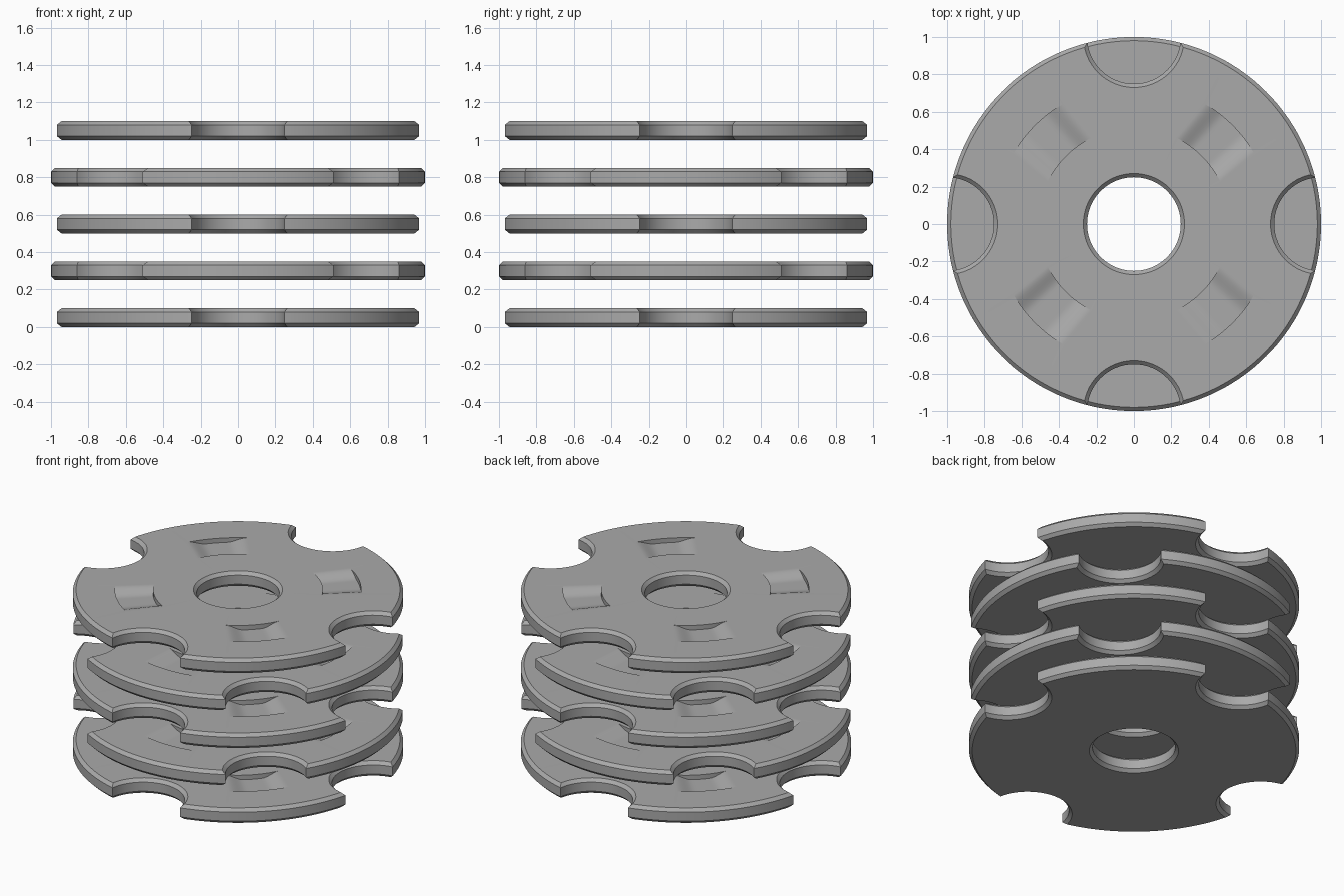
import bpy, bmesh
from math import sin, cos, acos, radians, degrees, pi
from mathutils import Vector

if "Cube" in bpy.data.objects:
    bpy.data.objects.remove(bpy.data.objects["Cube"])

R, NOTCH, HOLE = 1.0, 0.25, 0.25      # disc, edge notch and centre hole radii
H, C = 0.1, 0.02                      # disc thickness and chamfer
R1, R2, DEPTH = 0.514, 0.745, 0.03    # dimple inner/outer radius and depth
RIM_STEPS, NOTCH_STEPS = 48, 28
PITCH, COUNT = 0.25, 5

grey = bpy.data.materials.new("grey")
grey.diffuse_color = (0.4, 0.4, 0.4, 1)
grey.use_nodes = True
grey.node_tree.nodes["Principled BSDF"].inputs["Base Color"].default_value = grey.diffuse_color


def polar(r, a, z=0.0):
    return Vector((r * cos(radians(a)), r * sin(radians(a)), z))


def spread(s, inner, edge):
    """Angle offset: +-inner at s = +-0.5, +-edge at s = +-1."""
    k = abs(s)
    a = inner * k * 2 if k <= 0.5 else inner + (edge - inner) * (k - 0.5) * 2
    return a if s >= 0 else -a


def sink(t):
    """Dimple depth across its width, flat middle with eased ramps."""
    k = min(1.0, max(0.0, (1 - abs(t)) / 0.65))
    return DEPTH * k * k * (3 - 2 * k)


def quarter(c):
    """Columns of one quarter, edges set back by c: hole, r1, r2, outline, t."""
    r, n = R - c, NOTCH + c
    corner = degrees(acos((r * r + 1 - n * n) / (2 * r)))
    phi = acos((1 + n * n - r * r) / (2 * n))
    cols = []
    for i in range(NOTCH_STEPS):                    # notch arc
        u = -1 + 2 * i / NOTCH_STEPS
        a = corner * u
        out = Vector((1 - n * cos(phi * u), n * sin(phi * u), 0))
        p1 = polar(R1, a)
        cols.append((polar(HOLE + c, a), p1, (p1 + out) / 2, out, None))
    edge = 45 - corner
    for i in range(RIM_STEPS):                      # rim arc
        s = -1 + 2 * i / RIM_STEPS
        a1, a2 = 45 + spread(s, 18.5, edge), 45 + spread(s, 14.3, edge)
        p2 = polar(R2, a2)
        if i == 0:                                  # shares the notch corner
            p2 = (polar(R1, a1) + polar(r, corner)) / 2
        cols.append((polar(HOLE + c, a1), polar(R1, a1), p2,
                     polar(r, 45 + edge * s), s * 2))
    return cols


def ring(c):
    out = []
    for q in range(4):
        for col in quarter(c):
            pts = []
            for p in col[:4]:
                x, y = p.x, p.y
                for _ in range(q):
                    x, y = -y, x
                pts.append(Vector((x, y, 0)))
            out.append((*pts, col[4]))
    return out


def build_disc():
    bm = bmesh.new()

    def quad(*pts):
        bm.faces.new([bm.verts.new(p) for p in pts])

    def at(p, z):
        return Vector((p.x, p.y, z))

    inset, full = ring(C), ring(0)
    n = len(full)
    levels = [(inset, 0), (full, C), (full, H - C), (inset, H)]
    for i in range(n):
        j = (i + 1) % n
        # outer edge and hole wall, both chamfered
        for (ra, za), (rb, zb) in zip(levels, levels[1:]):
            for k in (0, 3):
                quad(at(ra[i][k], za), at(ra[j][k], za),
                     at(rb[j][k], zb), at(rb[i][k], zb))
        A, B = inset[i], inset[j]
        # underside
        quad(at(A[0], 0), at(A[3], 0), at(B[3], 0), at(B[0], 0))
        # top face in three bands, the middle one sinking into dimples
        ta, tb = A[4], B[4]
        dimple = (ta is not None and tb is not None
                  and abs(ta) <= 1.0001 and abs(tb) <= 1.0001)
        za = H - sink(ta) if dimple else H
        zb = H - sink(tb) if dimple else H
        for k in range(3):
            a, b = (za, zb) if k == 1 else (H, H)
            quad(at(A[k], a), at(A[k + 1], a), at(B[k + 1], b), at(B[k], b))
        if dimple:
            for k in (1, 2):
                quad(at(A[k], H), at(B[k], H), at(B[k], zb), at(A[k], za))
    bmesh.ops.remove_doubles(bm, verts=bm.verts, dist=1e-5)
    bmesh.ops.dissolve_degenerate(bm, edges=bm.edges, dist=1e-5)
    bmesh.ops.recalc_face_normals(bm, faces=bm.faces)
    mesh = bpy.data.meshes.new("notched_disc")
    bm.to_mesh(mesh)
    bm.free()
    mesh.materials.append(grey)
    return mesh


# stack of discs, every second one turned by an eighth
for i in range(COUNT):
    disc = bpy.data.objects.new(f"notched_disc_{i + 1}", build_disc())
    bpy.context.collection.objects.link(disc)
    disc.location.z = PITCH * i
    disc.rotation_euler.z = pi / 4 * (i % 2)
    bpy.ops.object.select_all(action='DESELECT')
    disc.select_set(True)
    bpy.context.view_layer.objects.active = disc
    bpy.ops.object.shade_smooth_by_angle(angle=radians(30))
